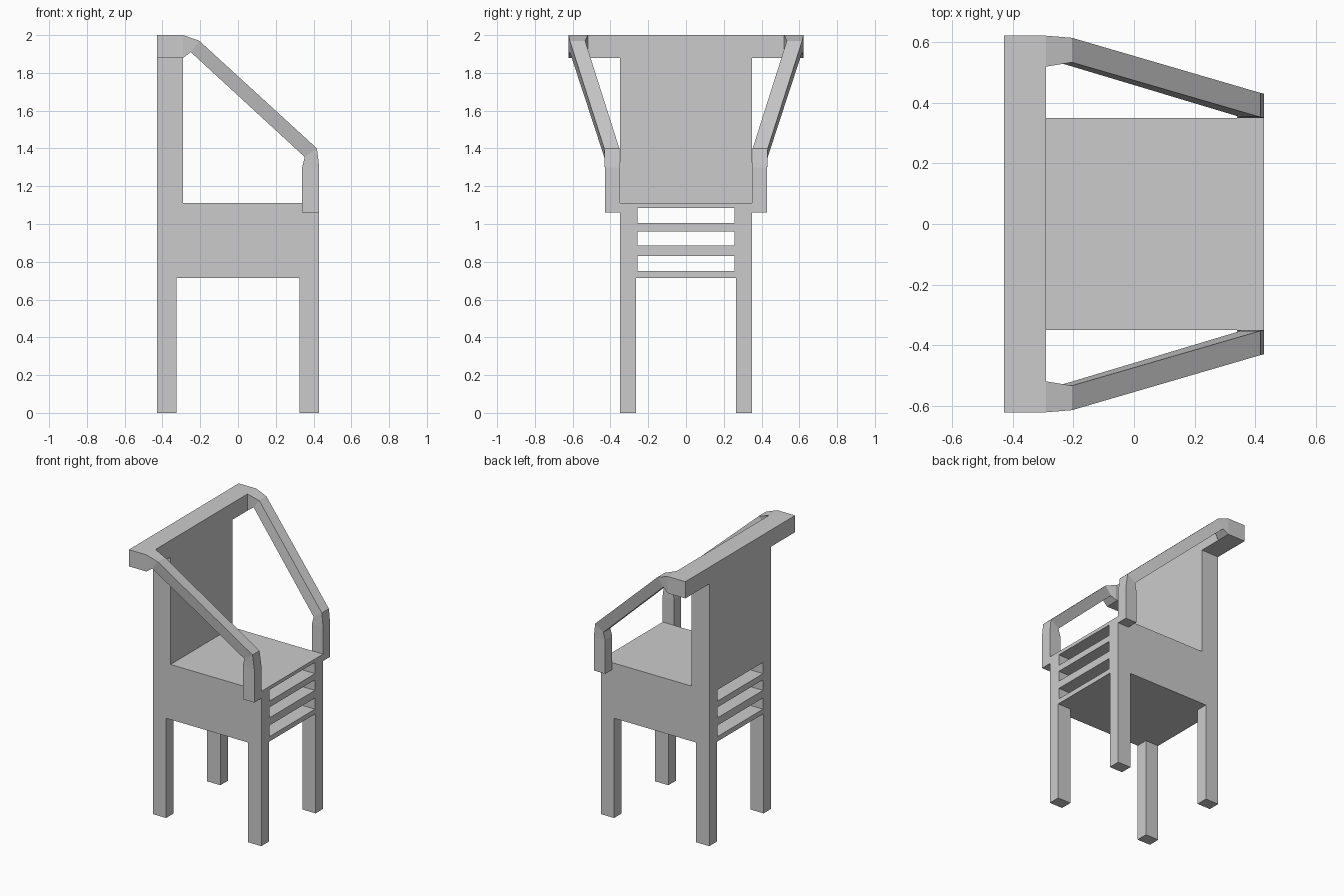
import bpy, bmesh

if "Cube" in bpy.data.objects:
    bpy.data.objects.remove(bpy.data.objects["Cube"])


def finish(name, bm):
    bmesh.ops.recalc_face_normals(bm, faces=bm.faces)
    mesh = bpy.data.meshes.new(name)
    bm.to_mesh(mesh)
    bm.free()
    obj = bpy.data.objects.new(name, mesh)
    bpy.context.collection.objects.link(obj)
    return obj


def box(name, x, y, z):
    bm = bmesh.new()
    bmesh.ops.create_cube(bm, size=1)
    for v in bm.verts:
        v.co = [lo + (c + 0.5) * (hi - lo) for c, (lo, hi) in zip(v.co, (x, y, z))]
    return finish(name, bm)


def span(side, a, b):
    return tuple(sorted((side * a, side * b)))


BACK, FRONT, HALF = -0.43, 0.43, 0.35

# Seat block with three slots running through it
seat = box("seat", (BACK, FRONT), (-HALF, HALF), (0.715, 1.11))
for i, z in enumerate([(0.75, 0.83), (0.885, 0.96), (1.005, 1.085)]):
    slot = box(f"slot_cutter_{i + 1}", (-0.6, 0.6), (-0.258, 0.258), z)
    slot.hide_render = True
    slot.display_type = 'WIRE'
    mod = seat.modifiers.new("slot", 'BOOLEAN')
    mod.operation = 'DIFFERENCE'
    mod.solver = 'EXACT'
    mod.object = slot

# Backrest and overhanging top rail
box("backrest", (BACK, -0.29), (-HALF, HALF), (1.11, 1.88))
box("top_rail", (BACK, -0.29), (-0.622, 0.622), (1.88, 2.0))

# Armrest sections: upper (x, z), lower (x, z), inner and outer y
ARM = [
    ((-0.29, 2.0), (-0.29, 1.88), 0.52, 0.622),
    ((-0.205, 1.97), (-0.25, 1.91), 0.534, 0.615),
    ((0.418, 1.40), (0.353, 1.355), 0.353, 0.433),
    ((0.43, 1.30), (0.34, 1.30), 0.35, 0.43),
    ((0.43, 1.06), (0.34, 1.06), 0.35, 0.43),
]

for side, label in ((-1, "right"), (1, "left")):
    # Legs
    for x, end in (((BACK, -0.325), "back"), ((0.325, FRONT), "front")):
        box(f"{end}_leg_{label}", x, span(side, 0.265, HALF), (0, 0.715))

    # Bent armrest lofted through its sections
    bm = bmesh.new()
    rings = []
    for (ux, uz), (lx, lz), inner, outer in ARM:
        corners = [(ux, inner, uz), (ux, outer, uz), (lx, outer, lz), (lx, inner, lz)]
        rings.append([bm.verts.new((x, side * y, z)) for x, y, z in corners])
    for a, b in zip(rings, rings[1:]):
        for i in range(4):
            j = (i + 1) % 4
            bm.faces.new((a[i], a[j], b[j], b[i]))
    bm.faces.new(rings[0])
    bm.faces.new(rings[-1])
    finish(f"armrest_{label}", bm)
